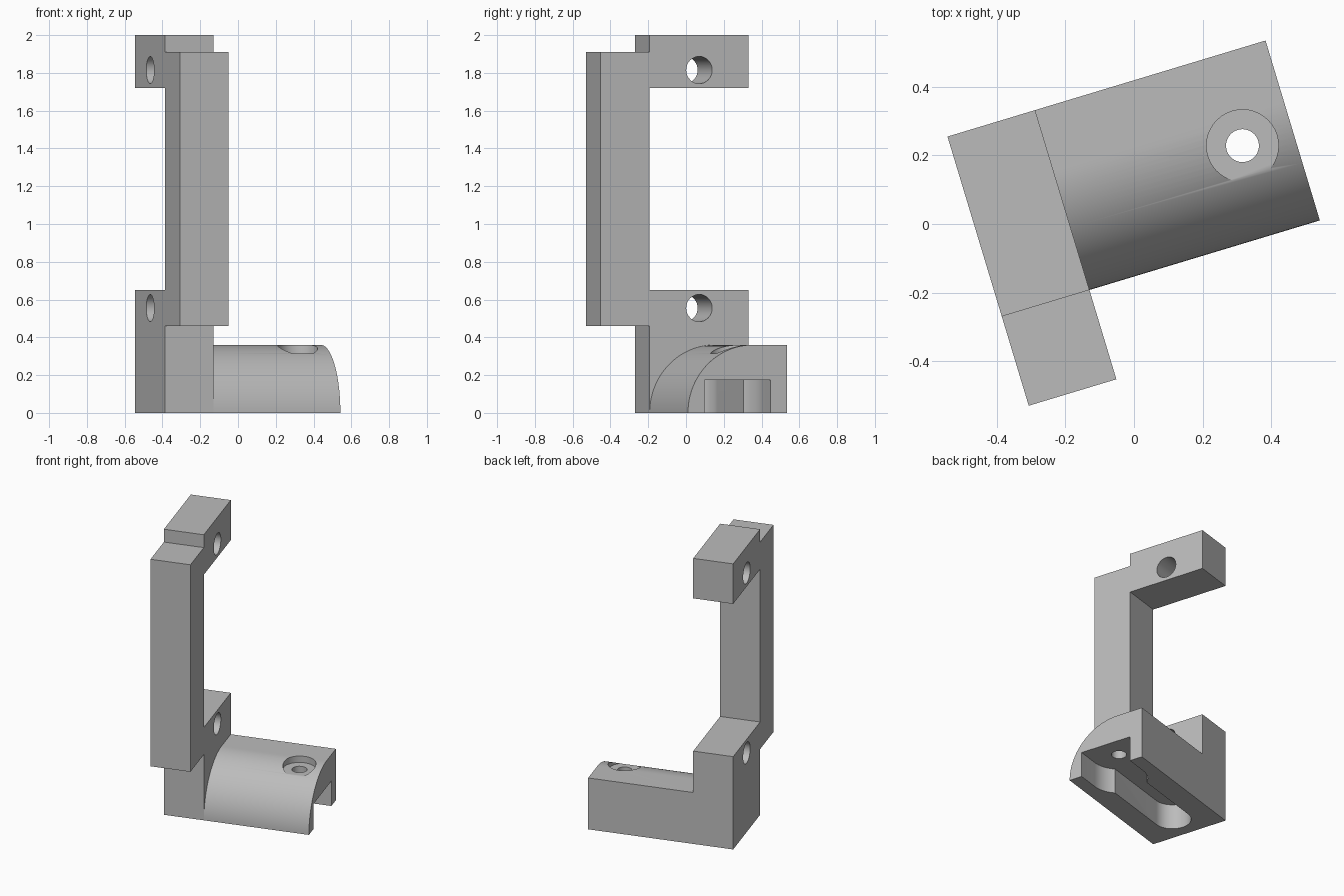
import bpy, bmesh, math
from mathutils import Matrix, Vector

cube = bpy.data.objects.get("Cube")
if cube:
    bpy.data.objects.remove(cube, do_unlink=True)

# Main sizes in the bracket's own axes: x along the foot, y towards the back
PLATE, LENGTH, DEPTH, FRONT = 0.267, 0.969, 0.548, 0.82
FOOT_H, TAB_H, TOP = 0.36, 0.65, 2.0
MID = -DEPTH / 2
HOLE_X = LENGTH - 0.153
PLACE = Matrix.Translation((-0.544, 0.255, 0)) @ Matrix.Rotation(math.radians(16.8), 4, 'Z')

grey = bpy.data.materials.new("light_grey")
grey.use_nodes = True
colour = (0.5, 0.5, 0.5, 1)
grey.diffuse_color = colour
grey.node_tree.nodes["Principled BSDF"].inputs["Base Color"].default_value = colour


def prism(name, points, push):
    """Extrude a flat outline along a vector."""
    bm = bmesh.new()
    face = bm.faces.new([bm.verts.new(p) for p in points])
    out = bmesh.ops.extrude_face_region(bm, geom=[face])
    moved = [v for v in out["geom"] if isinstance(v, bmesh.types.BMVert)]
    bmesh.ops.translate(bm, verts=moved, vec=Vector(push))
    bmesh.ops.recalc_face_normals(bm, faces=bm.faces)
    mesh = bpy.data.meshes.new(name)
    bm.to_mesh(mesh)
    bm.free()
    mesh.materials.append(grey)
    obj = bpy.data.objects.new(name, mesh)
    bpy.context.collection.objects.link(obj)
    return obj


def arc(cx, cy, r, start, end, steps):
    angles = [math.radians(start + (end - start) * i / steps) for i in range(steps + 1)]
    return [(cx + r * math.cos(a), cy + r * math.sin(a)) for a in angles]


def side(points, x0, x1, name):
    return prism(name, [(x0, y, z) for y, z in points], (x1 - x0, 0, 0))


def upright(points, z0, z1, name):
    return prism(name, [(x, y, z0) for x, y in points], (0, 0, z1 - z0))


def combine(target, other, operation):
    bpy.context.view_layer.objects.active = target
    mod = target.modifiers.new(operation.lower(), 'BOOLEAN')
    mod.operation, mod.object, mod.solver = operation, other, 'EXACT'
    bpy.ops.object.modifier_apply(modifier=mod.name)
    bpy.data.objects.remove(other, do_unlink=True)


# C-shaped arm: lower block, offset column and upper tab
arm = [(0, 0), (-DEPTH, 0), (-DEPTH, 0.46), (-FRONT, 0.46), (-FRONT, 1.91),
       (-DEPTH, 1.91), (-DEPTH, TOP), (0, TOP), (0, 1.72), (-DEPTH, 1.72),
       (-DEPTH, TAB_H), (0, TAB_H)]
bracket = side(arm, 0, PLATE, "mounting_bracket")

# Foot with a quarter-round front
foot = [(0, 0), (0, FOOT_H)] + arc(FOOT_H - DEPTH, 0, FOOT_H, 90, 180, 32)
combine(bracket, side(foot, PLATE / 2, LENGTH, "rounded_foot"), 'UNION')

# Screw holes through both tabs
for z in (0.555, 1.815):
    ring = arc(MID, z, 0.072, 0, 360, 32)[:-1]
    combine(bracket, side(ring, -0.1, PLATE + 0.1, "tab_hole"), 'DIFFERENCE')

# Open-ended pocket and long rounded slot under the foot
WIDE, NARROW = 0.183, 0.12
pocket = [(LENGTH + 0.1, MID + WIDE)] + arc(HOLE_X, MID, WIDE, 90, 270, 32) \
    + [(LENGTH + 0.1, MID - WIDE)]
slot = [(HOLE_X, MID + NARROW)] + arc(LENGTH - 0.77, MID, NARROW, 90, 270, 32) \
    + [(HOLE_X, MID - NARROW)]
for outline in (pocket, slot):
    combine(bracket, upright(outline, -0.1, 0.175, "foot_slot"), 'DIFFERENCE')

# Vertical screw hole with a flat recess in the top of the foot
for radius, floor in ((0.105, 0.315), (0.048, 0.1)):
    ring = arc(HOLE_X, MID, radius, 0, 360, 40)[:-1]
    combine(bracket, upright(ring, floor, 0.45, "foot_hole"), 'DIFFERENCE')

# Turn into place and smooth the round surfaces
bracket.data.transform(PLACE)
bpy.ops.object.select_all(action='DESELECT')
bracket.select_set(True)
bpy.context.view_layer.objects.active = bracket
bpy.ops.object.shade_smooth_by_angle(angle=math.radians(30))
